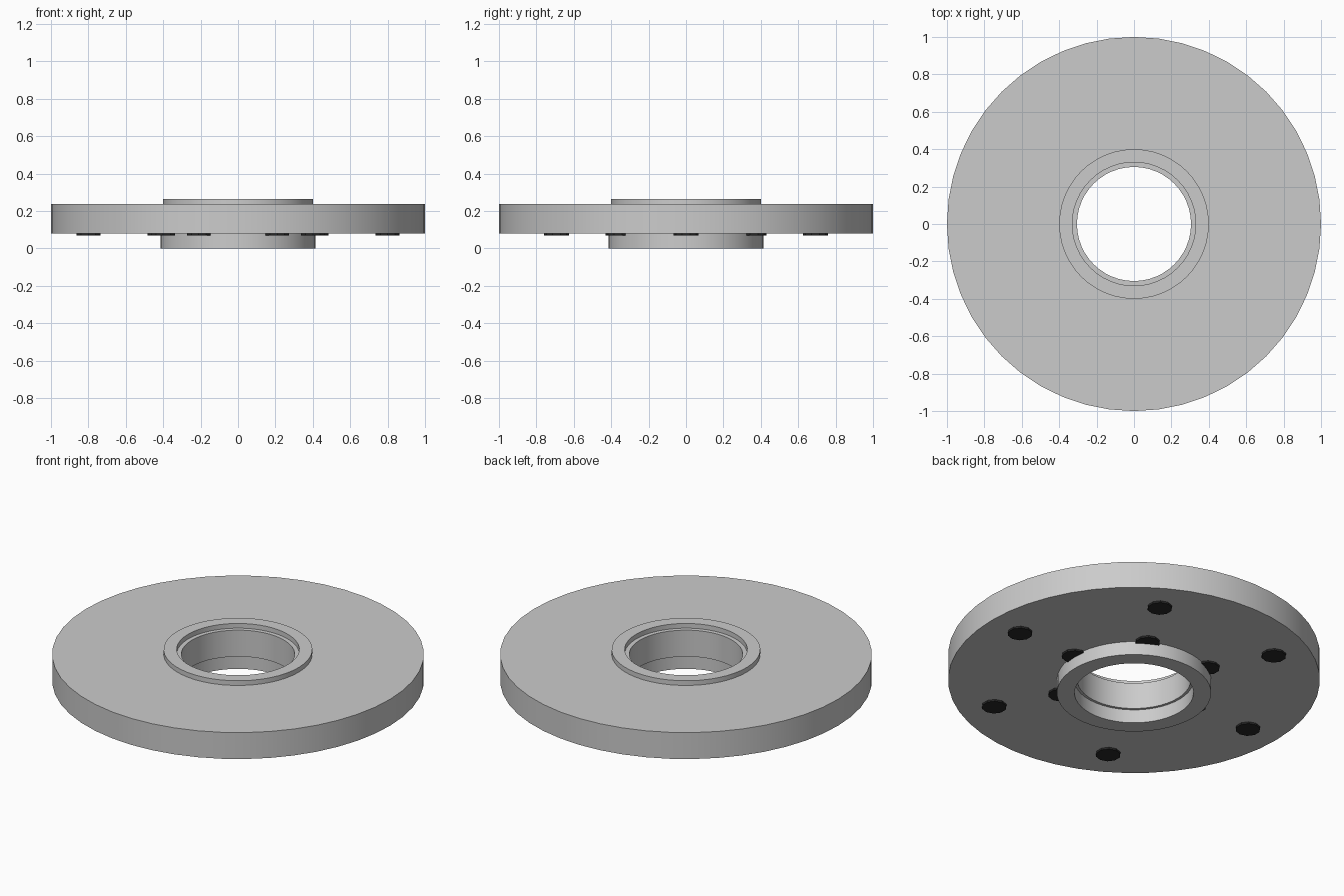
import bpy, bmesh, math

if "Cube" in bpy.data.objects:
    bpy.data.objects.remove(bpy.data.objects["Cube"])

SEGMENTS = 48


def finish(obj):
    bpy.ops.object.select_all(action='DESELECT')
    obj.select_set(True)
    bpy.context.view_layer.objects.active = obj
    bpy.ops.object.shade_smooth_by_angle(angle=math.radians(35))


def lathe(name, profile):
    """Revolve a closed (radius, z) profile around z."""
    bm = bmesh.new()
    rings = []
    for i in range(SEGMENTS):
        a = 2 * math.pi * i / SEGMENTS
        rings.append([bm.verts.new((r * math.cos(a), r * math.sin(a), z)) for r, z in profile])
    n = len(profile)
    for i in range(SEGMENTS):
        a, b = rings[i], rings[(i + 1) % SEGMENTS]
        for j in range(n):
            k = (j + 1) % n
            bm.faces.new((a[j], b[j], b[k], a[k]))
    bmesh.ops.recalc_face_normals(bm, faces=bm.faces)
    mesh = bpy.data.meshes.new(name)
    bm.to_mesh(mesh)
    bm.free()
    obj = bpy.data.objects.new(name, mesh)
    bpy.context.collection.objects.link(obj)
    finish(obj)
    return obj


# Flange: wide disc, raised lip on top, hub below, stepped bore
lathe("flange", [
    (0.32, 0.0), (0.415, 0.0), (0.415, 0.08), (1.0, 0.08),
    (1.0, 0.237), (0.40, 0.237), (0.40, 0.265), (0.33, 0.265),
    (0.33, 0.237), (0.305, 0.237), (0.305, 0.08), (0.32, 0.08),
])

# Dark bolt heads under the disc, in two circles of six
dark = bpy.data.materials.new("dark_bolt")
dark.diffuse_color = (0.02, 0.02, 0.02, 1)
dark.use_nodes = True
dark.node_tree.nodes["Principled BSDF"].inputs["Base Color"].default_value = dark.diffuse_color
for label, radius in (("outer", 0.80), ("inner", 0.42)):
    for i in range(6):
        a = math.radians(60 * i)
        bpy.ops.mesh.primitive_cylinder_add(
            vertices=10, radius=0.067, depth=0.015,
            location=(radius * math.cos(a), radius * math.sin(a), 0.0765))
        bolt = bpy.context.object
        bolt.name = f"{label}_bolt_{i + 1}"
        bolt.data.materials.append(dark)
        finish(bolt)
